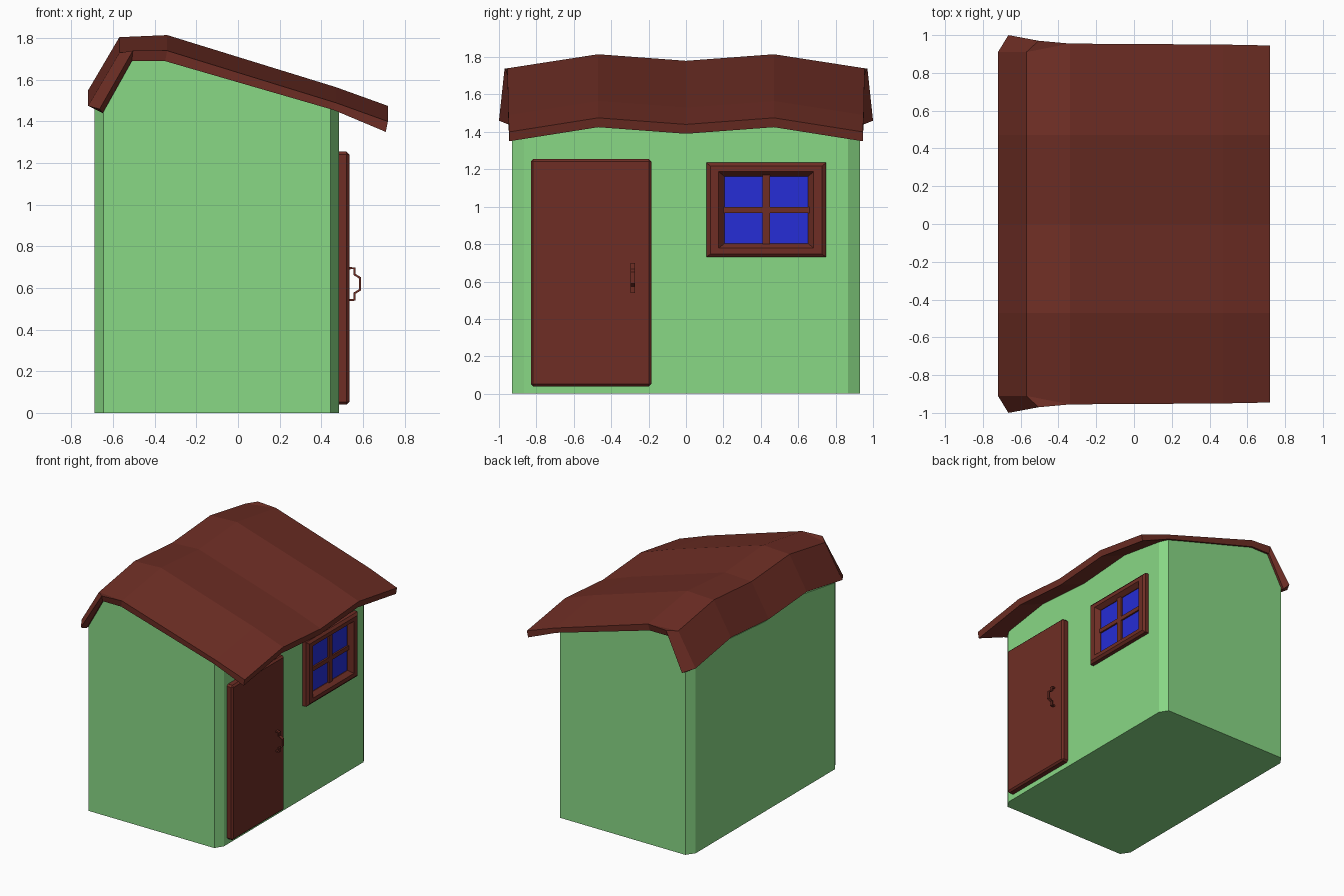
import bpy
import bmesh

cube = bpy.data.objects.get("Cube")
if cube:
    bpy.data.objects.remove(cube, do_unlink=True)


def material(name, rgb):
    m = bpy.data.materials.new(name)
    m.use_nodes = True
    color = (*rgb, 1.0)
    m.diffuse_color = color
    bsdf = m.node_tree.nodes["Principled BSDF"]
    bsdf.inputs["Base Color"].default_value = color
    bsdf.inputs["Roughness"].default_value = 0.8
    return m


GREEN = material("wall_green", (0.25, 0.69, 0.235))
WOOD = material("wood_red_brown", (0.156, 0.027, 0.018))
BLUE = material("glass_blue", (0.019, 0.026, 0.67))


def finish(bm, name, mat):
    bmesh.ops.recalc_face_normals(bm, faces=bm.faces)
    mesh = bpy.data.meshes.new(name)
    bm.to_mesh(mesh)
    bm.free()
    mesh.materials.append(mat)
    obj = bpy.data.objects.new(name, mesh)
    bpy.context.collection.objects.link(obj)
    return obj


def box(name, xs, ys, zs, mat, bevel=0):
    bm = bmesh.new()
    bmesh.ops.create_cube(bm, size=1)
    for v in bm.verts:
        for i, (lo, hi) in enumerate((xs, ys, zs)):
            v.co[i] = lo if v.co[i] < 0 else hi
    obj = finish(bm, name, mat)
    if bevel:
        mod = obj.modifiers.new("bevel", "BEVEL")
        mod.width = bevel
        mod.segments = 1
    return obj


def bridge(bm, rings):
    for a, b in zip(rings, rings[1:]):
        n = len(a)
        for i in range(n):
            j = (i + 1) % n
            bm.faces.new((a[i], a[j], b[j], b[i]))


# Height of the roof's wave along y
def wave(y):
    y = abs(y)
    if y < 0.47:
        return 0.04 + 0.035 * y / 0.47
    return 0.075 * max(0, 1 - (y - 0.47) / 0.47)


# Walls: one section per y, chamfered at the corners, top following the roof
bm = bmesh.new()
rings = []
for y in (-0.93, -0.865, -0.47, 0, 0.47, 0.865, 0.93):
    back, front = (-0.645, 0.445) if abs(y) > 0.9 else (-0.69, 0.485)
    w = wave(y) + 0.005
    section = [(back, 0), (front, 0), (front, 1.455 + w), (-0.35, 1.69 + w),
               (-0.51, 1.69 + w), (back, 1.445 + w)]
    rings.append([bm.verts.new((x, y, z)) for x, z in section])
bridge(bm, rings)
for ring in (rings[0], rings[-1]):
    bm.faces.new(ring)
finish(bm, "walls", GREEN)

# Roof: ring of (x, z, y at the gable end), top from back to front, then underside
PROFILE = [(-0.72, 1.475, 0.91), (-0.57, 1.73, 0.91), (-0.34, 1.74, 0.955),
           (0.47, 1.49, 0.95), (0.72, 1.40, 0.945),
           (0.71, 1.35, 0.945), (0.46, 1.455, 0.95), (-0.35, 1.69, 0.95),
           (-0.51, 1.69, 0.95), (-0.65, 1.44, 0.95)]
bm = bmesh.new()
rings = []
for k in (-2, -1, 0, 1, 2):
    rings.append([])
    for x, z, end in PROFILE:
        y = end * k / 2 if abs(k) == 2 else 0.47 * k
        lift = 0 if abs(k) == 2 else wave(y)
        rings[-1].append(bm.verts.new((x, y, z + lift)))
bridge(bm, rings)
# Gable ends with the flared back corner
for ring, side in ((rings[0], -1), (rings[-1], 1)):
    a, b, e, f, g, g2, f2, e2, c2, d2 = ring
    c = bm.verts.new((-0.505, 0.97 * side, 1.74))
    d = bm.verts.new((-0.665, side, 1.46))
    for face in ((a, b, c, d), (b, e, c), (c, e, e2, c2), (e, f, f2, e2),
                 (f, g, g2, f2), (d, c, c2, d2), (a, d, d2)):
        bm.faces.new(face)
finish(bm, "roof", WOOD)

# Door
box("door", (0.47, 0.535), (-0.83, -0.185), (0.04, 1.255), WOOD, 0.013)

# Door handle: bent strip
bm = bmesh.new()
path = [(0.53, 0.695), (0.56, 0.695), (0.56, 0.665), (0.587, 0.648),
        (0.587, 0.592), (0.56, 0.575), (0.56, 0.543), (0.53, 0.543)]
strips = [[bm.verts.new((x, y, z)) for x, z in path] for y in (-0.296, -0.274)]
for i in range(len(path) - 1):
    p, q = strips
    bm.faces.new((p[i], p[i + 1], q[i + 1], q[i]))
handle = finish(bm, "door_handle", WOOD)
solid = handle.modifiers.new("thickness", "SOLIDIFY")
solid.thickness = 0.011
solid.offset = 0

# Window frame: nested rectangles of (inset in y, inset in z, x)
Y0, Y1, Z0, Z1 = 0.11, 0.748, 0.73, 1.235
bm = bmesh.new()
rings = []
for iy, iz, x in ((0, 0, 0.475), (0, 0, 0.515), (0.02, 0.018, 0.53),
                  (0.065, 0.048, 0.53), (0.095, 0.073, 0.495), (0.095, 0.073, 0.475)):
    corners = ((Y0 + iy, Z0 + iz), (Y1 - iy, Z0 + iz), (Y1 - iy, Z1 - iz), (Y0 + iy, Z1 - iz))
    rings.append([bm.verts.new((x, y, z)) for y, z in corners])
bridge(bm, rings + [rings[0]])
finish(bm, "window_frame", WOOD)

# Glass and crossing bars
box("window_glass", (0.482, 0.49), (0.2, 0.66), (0.8, 1.17), BLUE)
box("window_upright_bar", (0.484, 0.505), (0.408, 0.45), (0.8, 1.17), WOOD)
box("window_cross_bar", (0.484, 0.503), (0.2, 0.66), (0.966, 0.999), WOOD)
